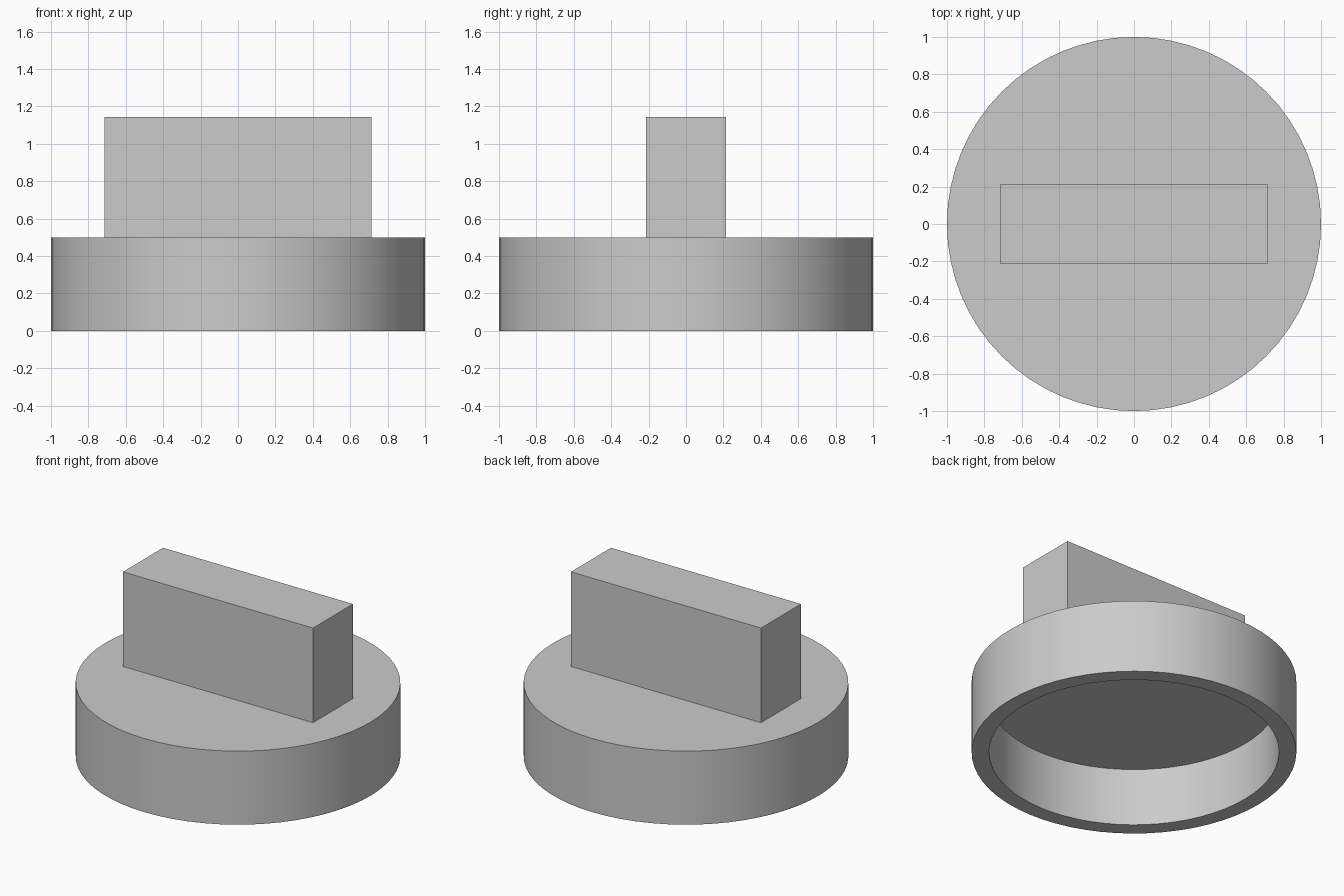
import bpy
import bmesh
import math

default = bpy.data.objects.get("Cube")
if default:
    bpy.data.objects.remove(default, do_unlink=True)

# Plain grey material
grey = bpy.data.materials.new("plain_grey")
grey.use_nodes = True
grey.diffuse_color = (0.6, 0.6, 0.6, 1)
grey.node_tree.nodes["Principled BSDF"].inputs["Base Color"].default_value = (0.6, 0.6, 0.6, 1)

UNIT = 1 / 14  # cap radius is 14 units
SIDES = 64


def add_object(name, bm):
    bmesh.ops.recalc_face_normals(bm, faces=bm.faces)
    mesh = bpy.data.meshes.new(name)
    bm.to_mesh(mesh)
    bm.free()
    mesh.materials.append(grey)
    obj = bpy.data.objects.new(name, mesh)
    bpy.context.scene.collection.objects.link(obj)
    return obj


# Hollow cap: rings from the inner ceiling, round the rim, to the flat top
profile = [(12.5, 5.5), (12.5, 0), (14, 0), (14, 7)]
bm = bmesh.new()
rings = []
for radius, height in profile:
    ring = []
    for i in range(SIDES):
        a = math.tau * i / SIDES
        ring.append(bm.verts.new((radius * UNIT * math.cos(a),
                                  radius * UNIT * math.sin(a), height * UNIT)))
    rings.append(ring)
for low, high in zip(rings, rings[1:]):
    for i in range(SIDES):
        j = (i + 1) % SIDES
        bm.faces.new((low[i], low[j], high[j], high[i]))
bm.faces.new(rings[0])
bm.faces.new(rings[-1])
cap = add_object("cap", bm)

# Smooth round walls with sharp rims
bpy.ops.object.select_all(action="DESELECT")
cap.select_set(True)
bpy.context.view_layer.objects.active = cap
bpy.ops.object.shade_smooth_by_angle(angle=math.radians(30))

# Upright grip bar standing on the cap
bm = bmesh.new()
bmesh.ops.create_cube(bm, size=1)
bmesh.ops.scale(bm, vec=(20 * UNIT, 6 * UNIT, 9 * UNIT), verts=bm.verts)
bmesh.ops.translate(bm, vec=(0, 0, 11.5 * UNIT), verts=bm.verts)
add_object("grip_bar", bm)
